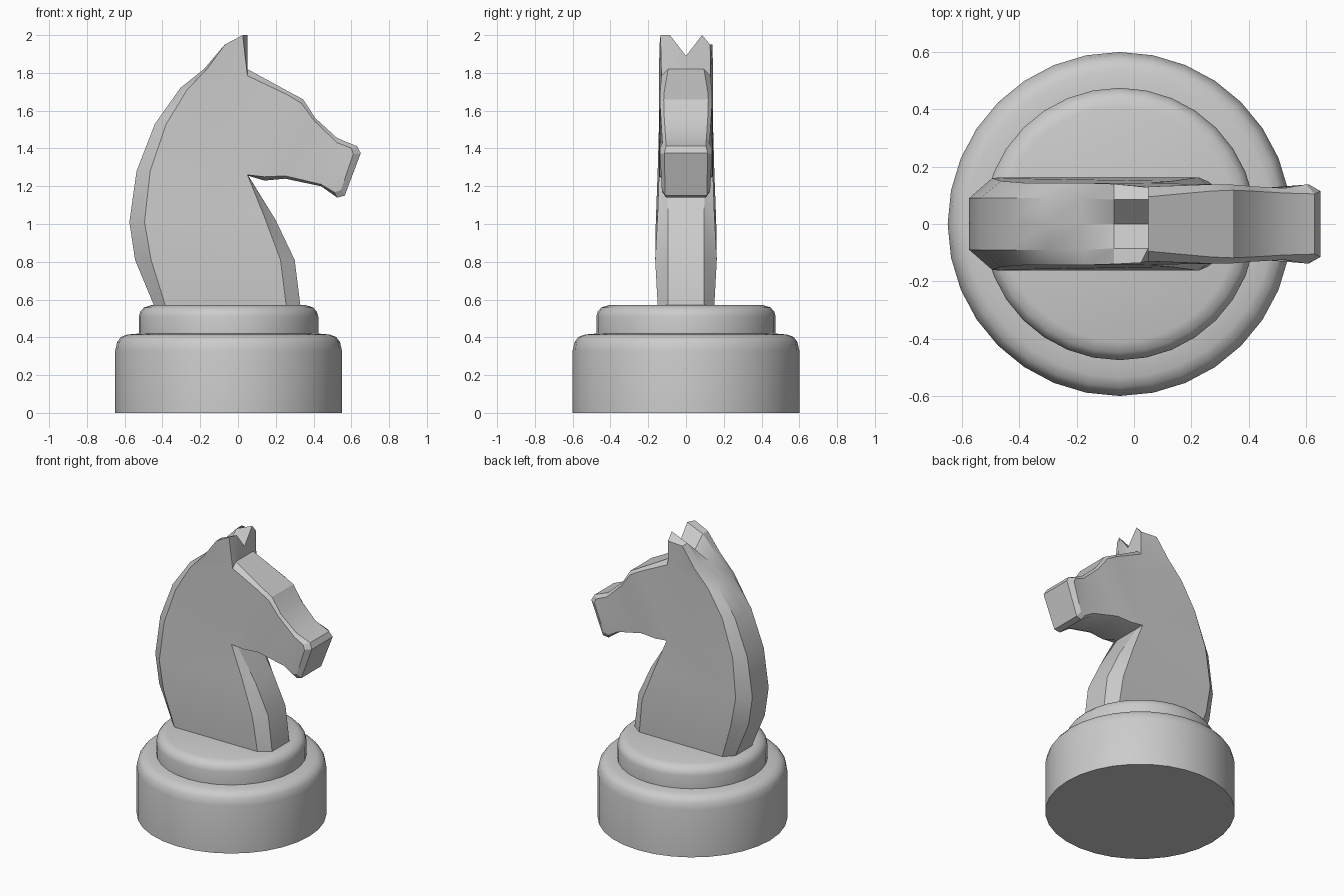
import bpy, bmesh, math


def finish(name, bm, angle):
    bmesh.ops.recalc_face_normals(bm, faces=bm.faces)
    me = bpy.data.meshes.new(name)
    bm.to_mesh(me)
    bm.free()
    ob = bpy.data.objects.new(name, me)
    bpy.context.collection.objects.link(ob)
    bpy.ops.object.select_all(action='DESELECT')
    ob.select_set(True)
    bpy.context.view_layer.objects.active = ob
    bpy.ops.object.shade_smooth_by_angle(angle=math.radians(angle))
    return ob


# Stepped round base: turned profile (radius, height), 32 sides
profile = [(.6, 0), (.6, .33), (.59, .375), (.57, .402), (.535, .415), (.475, .42),
           (.475, .51), (.468, .535), (.448, .558), (.41, .57)]
SIDES = 32
bm = bmesh.new()
rings = []
for r, z in profile:
    rings.append([bm.verts.new((-.05 + r * math.cos(2 * math.pi * i / SIDES),
                                r * math.sin(2 * math.pi * i / SIDES), z))
                  for i in range(SIDES)])
for a, b in zip(rings, rings[1:]):
    for i in range(SIDES):
        j = (i + 1) % SIDES
        bm.faces.new((a[i], a[j], b[j], b[i]))
bm.faces.new(rings[0])
bm.faces.new(rings[-1])
finish("base", bm, 35)

# Horse head outline, running up the mane, over the ears and nose, down the chest.
# Each row: rim x, z, half width, then flank x, z, half width
outline = [
    (-.445, .57, .09, -.385, .57, .15),
    (-.545, .81, .09, -.46, .81, .163),
    (-.575, 1.01, .09, -.495, 1.01, .16),
    (-.537, 1.28, .09, -.465, 1.28, .15),
    (-.44, 1.53, .09, -.38, 1.53, .143),
    (-.305, 1.72, .09, -.27, 1.71, .143),
    (-.18, 1.82, .09, -.165, 1.82, .143),
    (-.07, 1.95, .085, -.07, 1.95, .14),
    (.05, 2.0, .085, .025, 2.0, .135),
    (.05, 1.82, .095, .05, 1.785, .13),
    (.27, 1.70, .115, .26, 1.685, .138),
    (.345, 1.66, .118, .335, 1.64, .138),
    (.41, 1.56, .115, .405, 1.545, .132),
    (.525, 1.455, .108, .525, 1.43, .125),
    (.63, 1.412, .105, .6, 1.402, .138),
    (.65, 1.375, .115, .61, 1.37, .138),
    (.565, 1.15, .11, .545, 1.18, .128),
    (.525, 1.14, .105, .51, 1.168, .125),
    (.44, 1.20, .1, .44, 1.21, .125),
    (.25, 1.24, .1, .25, 1.255, .135),
    (.14, 1.23, .1, .14, 1.25, .14),
    (.055, 1.255, .1, .05, 1.26, .143),
]
chest = [
    (.20, 1.02, .095, .135, 1.05, .15),
    (.30, .81, .095, .225, .81, .163),
    (.33, .57, .095, .255, .57, .15),
]
outline += chest
EAR_BACK, EAR_TIP = 7, 8
groove = {EAR_BACK: 1.875, EAR_TIP: 1.89}  # V cut between the ears

bm = bmesh.new()
rows = []
for k, (ox, oz, oy, ix, iz, iy) in enumerate(outline):
    far = (.05, .128, 1.95) if k == EAR_TIP else (ix, iy, iz)
    rows.append([bm.verts.new(p) for p in (
        (ix, -iy, iz), (ox, -oy, oz), (ox, 0, groove.get(k, oz)), (ox, oy, oz), far)])
for a, b in zip(rows, rows[1:]):
    for i in range(4):
        bm.faces.new((a[i], a[i + 1], b[i + 1], b[i]))
flanks = [bm.faces.new([r[i] for r in rows]) for i in (0, 4)]
# underside where the neck meets the base
bm.faces.new(rows[0] + rows[-1][::-1])
bmesh.ops.recalc_face_normals(bm, faces=bm.faces)
bmesh.ops.triangulate(bm, faces=flanks, ngon_method='BEAUTY')
finish("horse_head", bm, 25)
